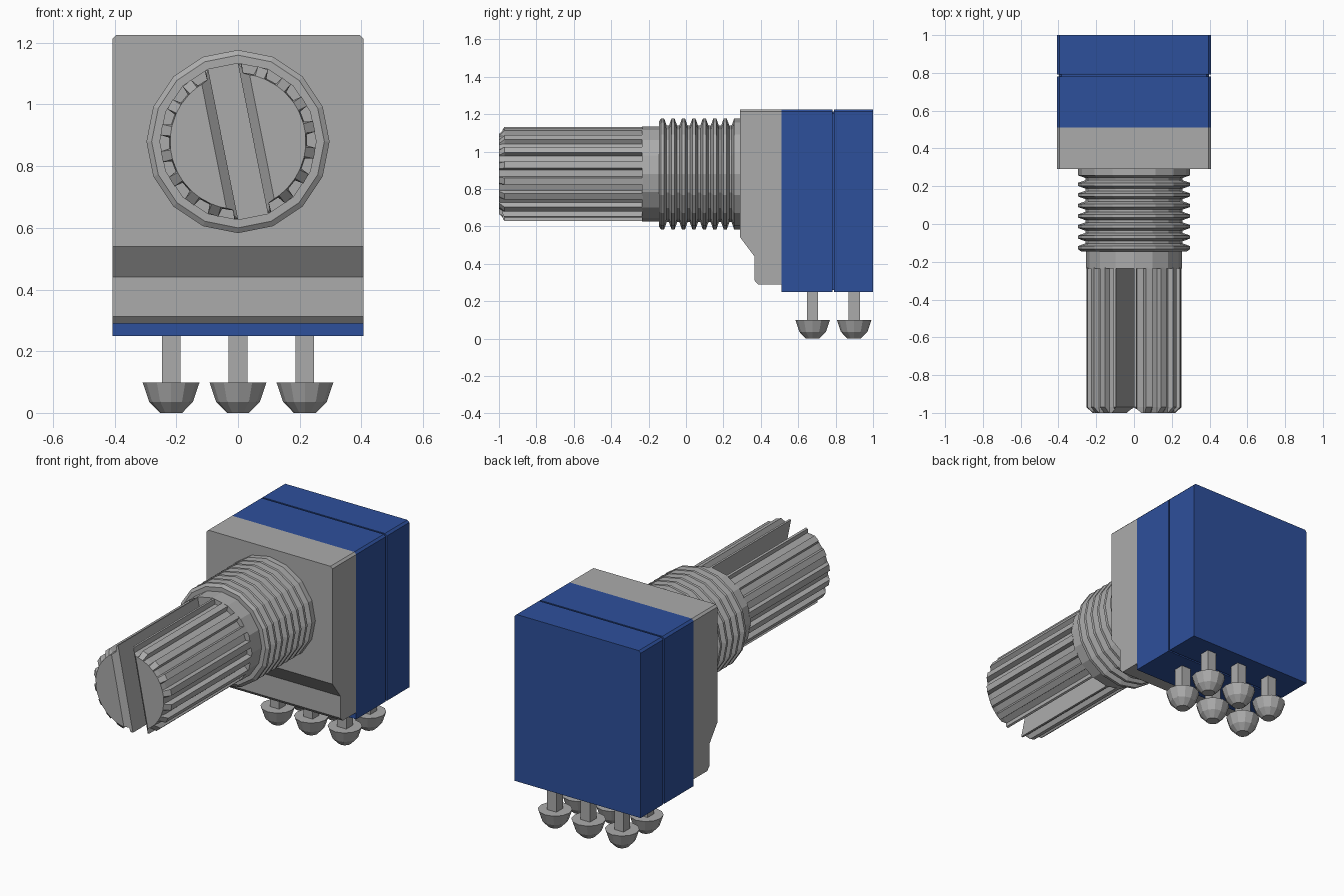
import bpy, bmesh, math
from mathutils import Vector

old = bpy.data.objects.get("Cube")
if old:
    bpy.data.objects.remove(old, do_unlink=True)


def material(name, rgb):
    m = bpy.data.materials.new(name)
    m.use_nodes = True
    m.diffuse_color = (*rgb, 1)
    m.node_tree.nodes["Principled BSDF"].inputs["Base Color"].default_value = (*rgb, 1)
    return m


GREY = material("metal grey", (0.41, 0.41, 0.41))
BLUE = material("casing blue", (0.027, 0.08, 0.33))

HALF_W, TOP, AXIS_Z = 0.407, 1.225, 0.88


def loft(rings):
    """Skin a list of equal-length point rings and cap both ends."""
    bm = bmesh.new()
    loops = [[bm.verts.new(p) for p in ring] for ring in rings]
    n = len(loops[0])
    for a, b in zip(loops, loops[1:]):
        for i in range(n):
            j = (i + 1) % n
            bm.faces.new((a[i], a[j], b[j], b[i]))
    bm.faces.new(loops[0])
    bm.faces.new(loops[-1])
    bmesh.ops.recalc_face_normals(bm, faces=bm.faces)
    return bm


def finish(bm, name, mat):
    bmesh.ops.recalc_face_normals(bm, faces=bm.faces)
    me = bpy.data.meshes.new(name)
    bm.to_mesh(me)
    bm.free()
    me.materials.append(mat)
    ob = bpy.data.objects.new(name, me)
    bpy.context.scene.collection.objects.link(ob)
    return ob


def side_profile(name, yz, mat, half_w=HALF_W, chamfer=0.012):
    """Extrude a y-z outline across x and chamfer the two long top edges."""
    bm = loft([[(x, y, z) for y, z in yz] for x in (-half_w, half_w)])
    top = max(z for _, z in yz)
    edges = [e for e in bm.edges
             if all(abs(v.co.z - top) < 1e-4 for v in e.verts)
             and abs(e.verts[0].co.x - e.verts[1].co.x) < 1e-4]
    bmesh.ops.bevel(bm, geom=edges, offset=chamfer, segments=1, affect='EDGES')
    return finish(bm, name, mat)


def block(name, y0, y1, z0, z1, half_w):
    return side_profile(name, [(y0, z0), (y1, z0), (y1, z1), (y0, z1)], BLUE, half_w)


# Casing: two blue blocks with a thin recessed seam between them
block("front_casing", 0.51, 0.782, 0.25, TOP, HALF_W)
block("rear_casing", 0.792, 1.0, 0.25, TOP, HALF_W)
block("casing_seam", 0.775, 0.80, 0.26, TOP - 0.01, HALF_W - 0.01)

# Stepped metal front housing
side_profile("front_housing",
             [(0.29, TOP), (0.29, 0.54), (0.365, 0.44), (0.365, 0.312),
              (0.385, 0.29), (0.51, 0.29), (0.51, TOP)], GREY)


def axis_ring(y, r, n=16):
    return [(r * math.sin(2 * math.pi * i / n), y, AXIS_Z + r * math.cos(2 * math.pi * i / n))
            for i in range(n)]


# Threaded bushing
thread = [(-0.145, 0.28)]
PITCH = 0.0558
for k in range(8):
    c = -0.125 + k * PITCH
    thread += [(c - 0.008, 0.297), (c + 0.008, 0.297)]
    if k < 7:
        thread += [(c + PITCH / 2 - 0.006, 0.258), (c + PITCH / 2 + 0.006, 0.258)]
thread.append((0.295, 0.297))
finish(loft([axis_ring(y, r) for y, r in thread]), "threaded_bushing", GREY)

# Plain collar
finish(loft([axis_ring(y, 0.255) for y in (-0.235, -0.14)]), "collar", GREY)

# Splined shaft: 18 grooves, chamfered tip
SPLINES, OUTER, INNER, TIP = 18, 0.252, 0.224, 0.22


def spline_ring(y, limit):
    pts = []
    for i in range(SPLINES):
        for off, r in ((-6, OUTER), (-4.5, INNER), (4.5, INNER), (6, OUTER)):
            a = math.radians(1.25 + i * 360 / SPLINES + off)
            r = min(r, limit)
            pts.append((r * math.cos(a), y, AXIS_Z + r * math.sin(a)))
    return pts


def cut(bm, co, no):
    """Remove everything on the normal side of a plane and cap the cut."""
    res = bmesh.ops.bisect_plane(bm, geom=bm.verts[:] + bm.edges[:] + bm.faces[:],
                                 dist=1e-6, plane_co=co, plane_no=no, clear_outer=True)
    edges = [g for g in res["geom_cut"] if isinstance(g, bmesh.types.BMEdge) and g.is_boundary]
    bmesh.ops.edgeloop_fill(bm, edges=edges)


# The tilted screwdriver slot splits the shaft into two prongs
tilt = math.radians(11.25)
across = Vector((math.cos(tilt), 0, math.sin(tilt)))
centre = Vector((0, -1, AXIS_Z))
SLOT, LIP = 0.049, 0.03
for side, name in ((1, "left_shaft_prong"), (-1, "right_shaft_prong")):
    bm = loft([spline_ring(-1.0, TIP), spline_ring(-1.0 + LIP, OUTER),
               spline_ring(-0.23, OUTER)])
    out = across * side
    cut(bm, centre + out * SLOT, -out)
    cut(bm, centre + out * (SLOT + LIP), -out + Vector((0, -1, 0)))
    finish(bm, name, GREY)


# Six pins with rounded solder heads
def flat_ring(x, y, z, r, n, phase=0.0):
    return [(x + r * math.cos(2 * math.pi * i / n + phase),
             y + r * math.sin(2 * math.pi * i / n + phase), z) for i in range(n)]


for row, y in (("front", 0.677), ("rear", 0.899)):
    for col, x in (("right", -0.217), ("middle", 0.0), ("left", 0.217)):
        leg = [flat_ring(x, y, z, 0.03 * math.sqrt(2), 4, math.pi / 4) for z in (0.09, 0.26)]
        finish(loft(leg), f"{row}_{col}_pin", GREY)
        head = [flat_ring(x, y, z, r, 12) for z, r in ((0, 0.036), (0.036, 0.071), (0.098, 0.092))]
        finish(loft(head), f"{row}_{col}_pin_head", GREY)
